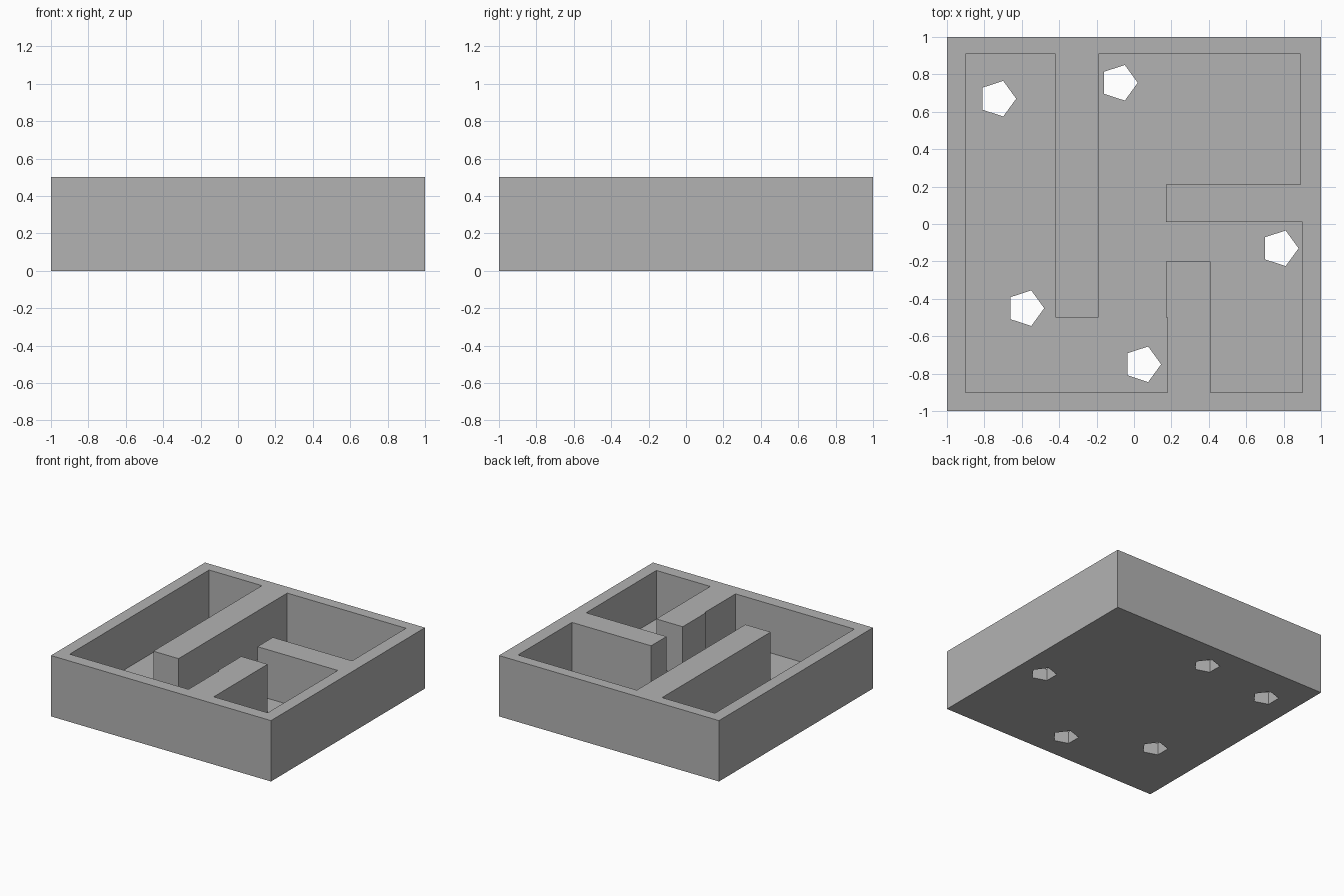
import bpy
import bmesh
from math import cos, sin, tau

if "Cube" in bpy.data.objects:
    bpy.data.objects.remove(bpy.data.objects["Cube"], do_unlink=True)

HEIGHT = 0.5
FLOOR = 0.1

grey = bpy.data.materials.new("plain grey")
grey.use_nodes = True
grey.diffuse_color = (0.45, 0.45, 0.45, 1)
grey.node_tree.nodes["Principled BSDF"].inputs["Base Color"].default_value = grey.diffuse_color


def prism(name, outline, bottom, top):
    """Extrude a flat outline from bottom to top."""
    bm = bmesh.new()
    face = bm.faces.new([bm.verts.new((x, y, bottom)) for x, y in outline])
    extruded = bmesh.ops.extrude_face_region(bm, geom=[face])["geom"]
    verts = [v for v in extruded if isinstance(v, bmesh.types.BMVert)]
    bmesh.ops.translate(bm, verts=verts, vec=(0, 0, top - bottom))
    bmesh.ops.recalc_face_normals(bm, faces=bm.faces)
    mesh = bpy.data.meshes.new(name)
    bm.to_mesh(mesh)
    bm.free()
    mesh.materials.append(grey)
    obj = bpy.data.objects.new(name, mesh)
    bpy.context.collection.objects.link(obj)
    return obj


def cut(target, cutter):
    """Subtract the cutter, then discard it."""
    cutter.hide_render = True
    mod = target.modifiers.new("cut", 'BOOLEAN')
    mod.operation = 'DIFFERENCE'
    mod.solver = 'EXACT'
    mod.object = cutter
    bpy.context.view_layer.objects.active = target
    bpy.ops.object.modifier_apply(modifier=mod.name)
    bpy.data.objects.remove(cutter, do_unlink=True)


# Solid block for the tray
tray = prism("maze_tray", [(-1, -1), (1, -1), (1, 1), (-1, 1)], 0, HEIGHT)

# Winding passage that leaves the rim and the inner walls standing
passage = [
    (-0.9, -0.9), (0.18, -0.9), (0.18, -0.5), (0.17, -0.5), (0.17, -0.2),
    (0.41, -0.2), (0.41, -0.9), (0.9, -0.9), (0.9, 0.01), (0.17, 0.01),
    (0.17, 0.21), (0.89, 0.21), (0.89, 0.91), (-0.19, 0.91), (-0.19, -0.5),
    (-0.42, -0.5), (-0.42, 0.91), (-0.9, 0.91),
]
cut(tray, prism("passage_cutter", passage, FLOOR, HEIGHT + 0.2))

# Five-sided drop holes through the floor
for cx, cy in [(-0.73, 0.67), (-0.08, 0.755), (0.78, -0.13), (-0.58, -0.45), (0.045, -0.75)]:
    pentagon = [(cx + 0.1 * cos(tau * i / 5), cy + 0.1 * sin(tau * i / 5)) for i in range(5)]
    cut(tray, prism("hole_cutter", pentagon, -0.1, FLOOR + 0.1))
